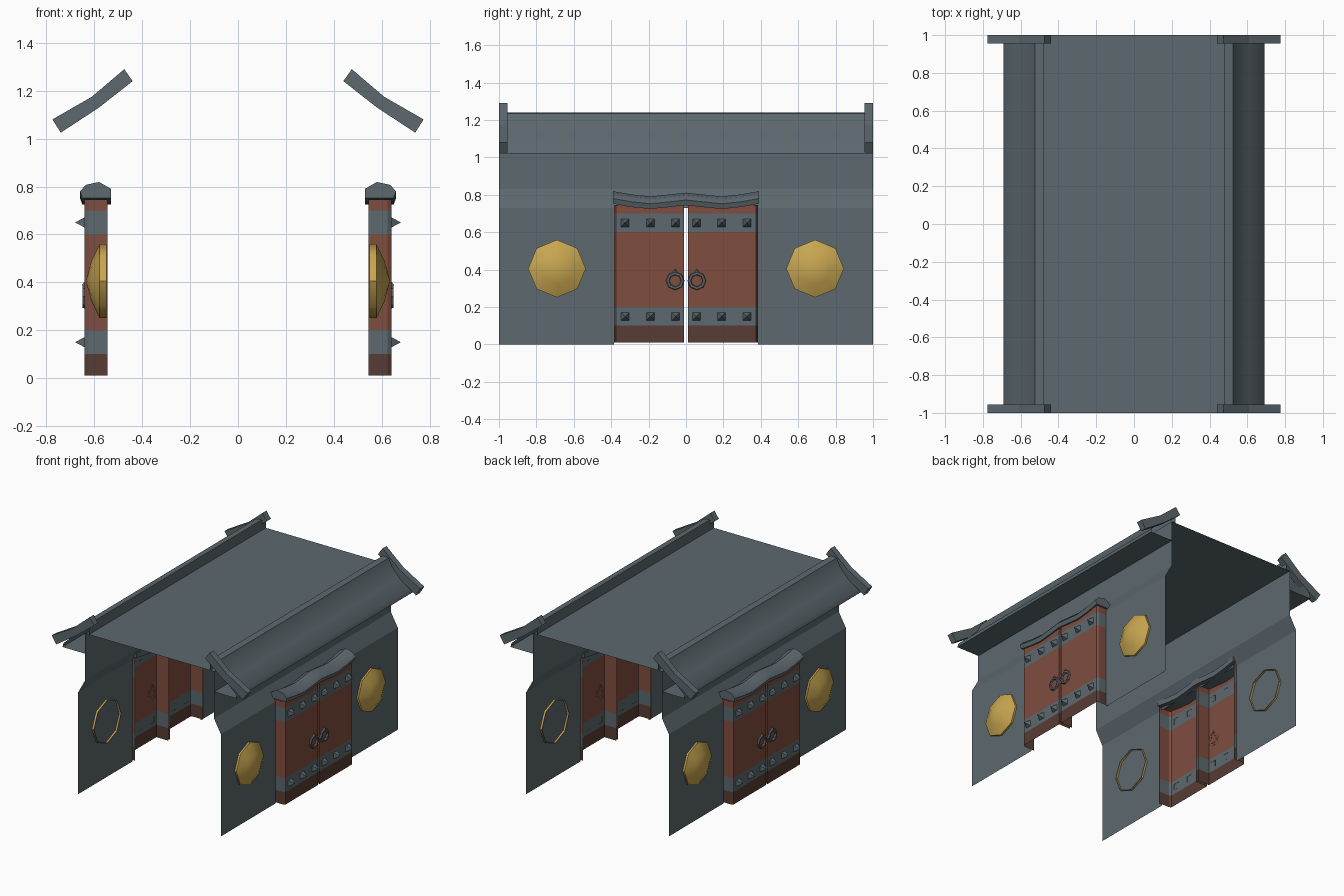
import bpy, math

if "Cube" in bpy.data.objects:
    bpy.data.objects.remove(bpy.data.objects["Cube"])

def lin(c):
    c /= 255
    return c / 12.92 if c <= 0.04045 else ((c + 0.055) / 1.055) ** 2.4

def mat(name, r, g, b):
    m = bpy.data.materials.new(name)
    m.diffuse_color = (lin(r), lin(g), lin(b), 1)
    m.use_nodes = True
    m.node_tree.nodes["Principled BSDF"].inputs["Base Color"].default_value = m.diffuse_color
    return m

SLATE = mat("slate_grey", 92, 104, 110)
RED = mat("red_wood", 128, 77, 63)
BROWN = mat("dark_brown_wood", 88, 60, 51)
GOLD = mat("gold", 200, 166, 80)

def make(name, verts, faces, mats, mirror="X", index=None, smooth=None):
    """Mesh object, mirrored across the named axes."""
    me = bpy.data.meshes.new(name)
    me.from_pydata(verts, [], faces)
    for m in mats:
        me.materials.append(m)
    if index:
        for p in me.polygons:
            p.material_index = index(p)
    if smooth:
        me.polygons.foreach_set("use_smooth", [True] * len(me.polygons))
        me.set_sharp_from_angle(angle=math.radians(smooth))
    ob = bpy.data.objects.new(name, me)
    bpy.context.collection.objects.link(ob)
    if mirror:
        mod = ob.modifiers.new("mirror", "MIRROR")
        mod.use_axis = ("X" in mirror, "Y" in mirror, False)
        mod.use_mirror_merge = False
    return ob

def sheet(name, profile, ys=(-1, 1), skip=(), **kw):
    """Sweep an xz profile along y as a thin sheet; skip holds (row, col) holes."""
    n = len(ys)
    verts = [(x, y, z) for x, z in profile for y in ys]
    faces = [(i * n + j, i * n + j + 1, (i + 1) * n + j + 1, (i + 1) * n + j)
             for i in range(len(profile) - 1) for j in range(n - 1) if (i, j) not in skip]
    return make(name, verts, faces, [SLATE], **kw)

def lofted(rings, cap=True):
    """Join closed rings of equal length."""
    n = len(rings[0])
    verts = [v for r in rings for v in r]
    faces = [(k * n + i, k * n + (i + 1) % n, (k + 1) * n + (i + 1) % n, (k + 1) * n + i)
             for k in range(len(rings) - 1) for i in range(n)]
    if cap:
        faces += [tuple(reversed(range(n))), tuple(range(len(verts) - n, len(verts)))]
    return verts, faces

# walls with a door opening, leaning inwards above the door
sheet("wall", [(.565, 0), (.565, .73), (.51, .83), (.51, 1.165)],
      ys=(-1, -.385, .385, 1), skip={(0, 1)})

# soffit, concave eave roof and raised ridge
sheet("eave_roof", [(.51, 1.02), (.69, 1.02), (.682, 1.05), (.61, 1.115), (.55, 1.18),
                    (.525, 1.235), (.48, 1.24), (.48, 1.165)], smooth=35)

# flat roof deck
sheet("roof_deck", [(.51, 1.165), (-.51, 1.165)], mirror="")

# bent bargeboards at the roof ends
board = [(.775, 1.08), (.61, 1.175), (.475, 1.29), (.44, 1.24), (.58, 1.13), (.74, 1.025)]
v, f = lofted([[(x, y, z) for x, z in board] for y in (-.955, -1)])
make("roof_end_board", v, [tuple(reversed(q)) for q in f][::-1], [SLATE], "XY")

# door leaves: hollow shells, banded by height
plan = [(.545, .01), (.64, .01), (.64, .375), (.625, .385), (.545, .385)]
levels = [.01, .1, .2, .6, .7, .745]
n = len(plan)
v = [(x, y, z) for z in levels for x, y in plan]
f = [(k * n + i, k * n + i + 1, (k + 1) * n + i + 1, (k + 1) * n + i)
     for k in range(len(levels) - 1) for i in range(n - 1)]
f.append(tuple(range(len(v) - n, len(v))))

def door_colour(p):
    z = p.center.z
    return 2 if z < .1 else 1 if z < .2 or .6 < z < .7 else 0

make("door_leaf", v, f, [RED, SLATE, BROWN], "XY", index=door_colour)

# pyramid studs on the door bands
v, f = [], []
for z in (.15, .65):
    for y in (.055, .19, .325):
        b = len(v)
        v += [(.639, y + a * .022, z + c * .022) for a, c in ((-1, -1), (1, -1), (1, 1), (-1, 1))]
        v.append((.68, y, z))
        f += [(b + i, b + (i + 1) % 4, b + 4) for i in range(4)]
make("door_studs", v, f, [SLATE], "XY")

# octagonal ring handles
def octagon(x, r, y, z):
    return [(x, y + r * math.cos(i * math.pi / 4), z + r * math.sin(i * math.pi / 4))
            for i in range(8)]

v, f = lofted([octagon(x, r, .058, .34) for x, r in ((.639, .05), (.65, .046), (.65, .034), (.639, .03))],
              cap=False)
make("ring_handle", v, f, [SLATE], "XY")
b = [(.639, .043, .383), (.639, .073, .383), (.639, .058, .405), (.652, .058, .388)]
make("handle_mount", b, [(0, 1, 3), (1, 2, 3), (2, 0, 3)], [SLATE], "XY")

# wavy lintel over the doors
section = [(.53, -.033), (.65, -.033), (.66, -.005), (.635, .022), (.58, .034), (.53, .005)]
wave = [(-.39, .785), (-.29, .767), (-.19, .757), (-.08, .768), (0, .777),
        (.08, .768), (.19, .757), (.29, .767), (.39, .785)]
v, f = lofted([[(x, y, z + d) for x, d in section] for y, z in wave])
make("door_lintel", v, [tuple(reversed(q)) for q in f], [SLATE], smooth=40)

# domed octagonal bosses, open at the back
v, f = lofted([octagon(x, r, .69, .405) for x, r in ((.55, .154), (.578, .154), (.612, .085))], cap=False)
v.append((.635, .69, .405))
f += [(16 + i, 16 + (i + 1) % 8, 24) for i in range(8)]
make("gold_boss", v, f, [GOLD], "XY", smooth=45)
